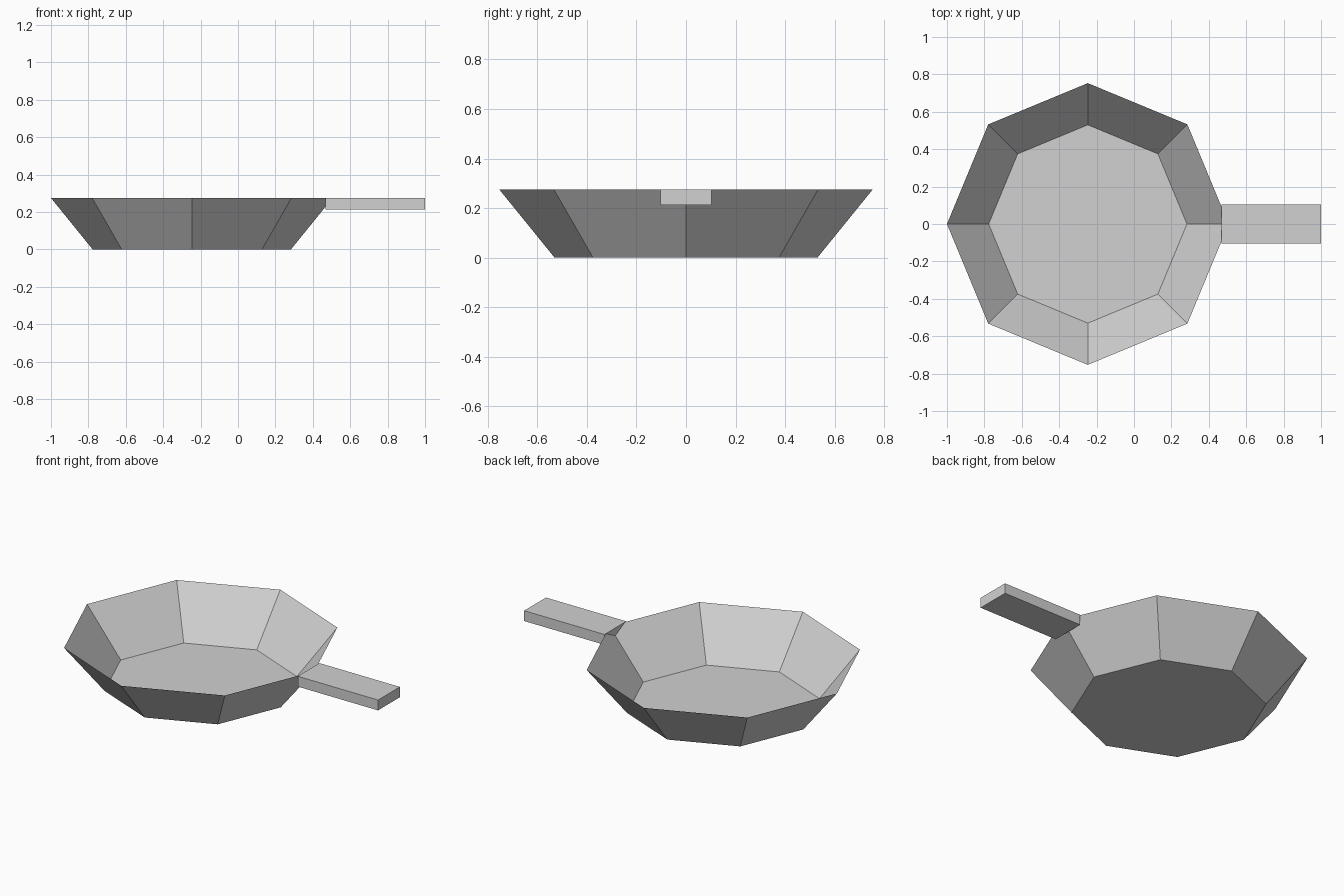
import bpy
import bmesh
from math import cos, sin, tau

cube = bpy.data.objects.get("Cube")
if cube:
    bpy.data.objects.remove(cube, do_unlink=True)

SIDES = 8
CENTRE_X = -0.247
BASE_RADIUS, RIM_RADIUS = 0.53, 0.753
HEIGHT = 0.275

# Single flat colour
grey = bpy.data.materials.new("light_grey")
grey.use_nodes = True
colour = (0.64, 0.64, 0.64, 1)
grey.diffuse_color = colour
grey.node_tree.nodes["Principled BSDF"].inputs["Base Color"].default_value = colour


def add_object(name, bm):
    mesh = bpy.data.meshes.new(name)
    bm.to_mesh(mesh)
    bm.free()
    mesh.materials.append(grey)
    obj = bpy.data.objects.new(name, mesh)
    bpy.context.collection.objects.link(obj)
    return obj


def ring(bm, radius, z):
    angles = [tau * i / SIDES for i in range(SIDES)]
    return [bm.verts.new((radius * cos(a), radius * sin(a), z)) for a in angles]


# Open eight-sided pan: flat base and flared single-sheet walls
bm = bmesh.new()
base = ring(bm, BASE_RADIUS, 0)
rim = ring(bm, RIM_RADIUS, HEIGHT)
bm.faces.new(base[::-1])
for i in range(SIDES):
    j = (i + 1) % SIDES
    bm.faces.new((base[i], base[j], rim[j], rim[i]))
pan = add_object("pan_bowl", bm)
pan.location.x = CENTRE_X

# Flat bar handle, level with the rim
inner, outer = 0.468, 1.0
width, thickness = 0.206, 0.062
bm = bmesh.new()
bmesh.ops.create_cube(bm, size=1)
bmesh.ops.scale(bm, vec=(outer - inner, width, thickness), verts=bm.verts)
handle = add_object("handle", bm)
handle.location = ((inner + outer) / 2, 0, HEIGHT - thickness / 2)
